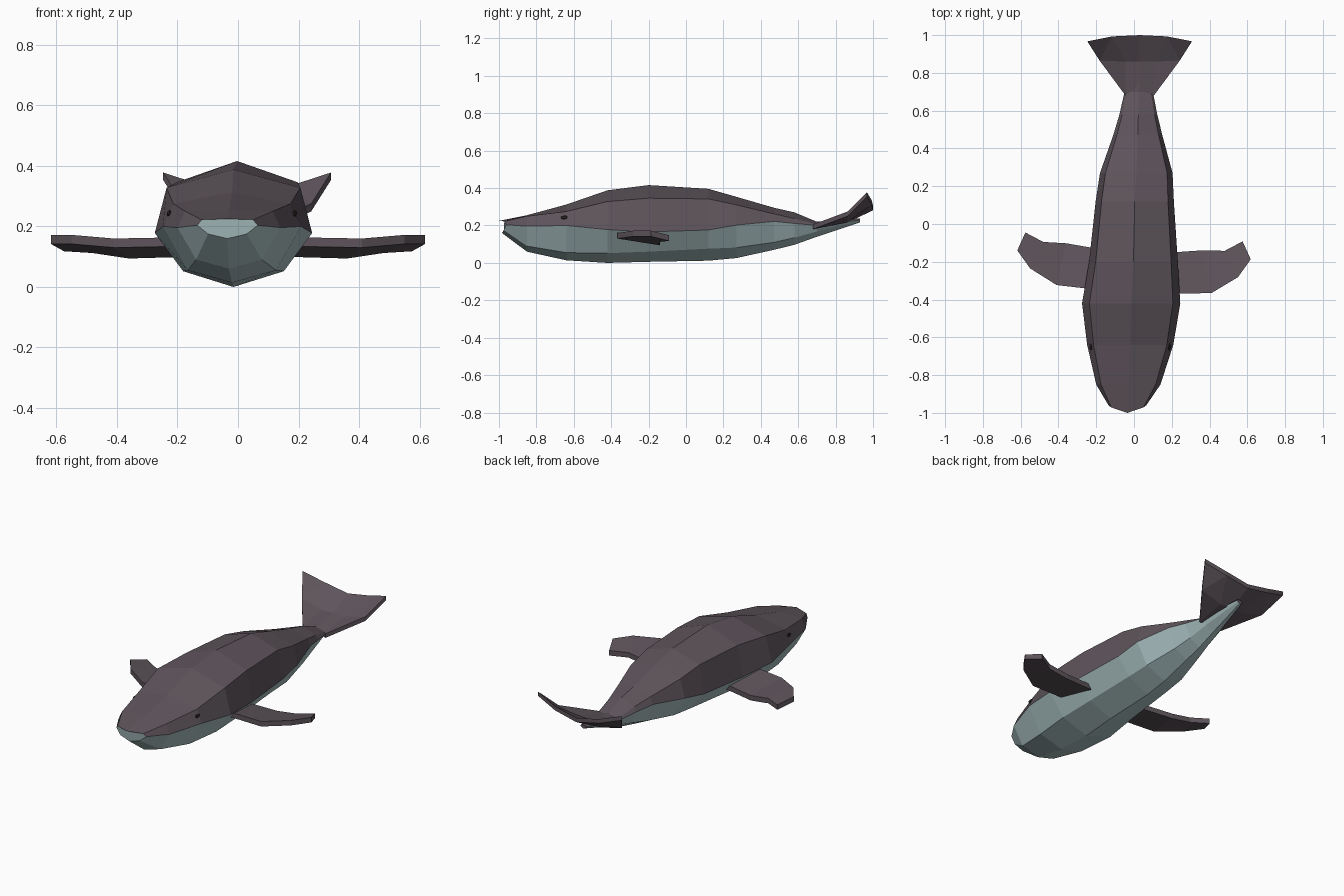
import bpy, bmesh
from mathutils import Vector

if "Cube" in bpy.data.objects:
    bpy.data.objects.remove(bpy.data.objects["Cube"])


def material(name, rgb):
    m = bpy.data.materials.new(name)
    m.diffuse_color = (*rgb, 1)
    m.use_nodes = True
    m.node_tree.nodes["Principled BSDF"].inputs["Base Color"].default_value = m.diffuse_color
    return m


DARK = material("dark_skin", (0.112, 0.089, 0.105))
PALE = material("pale_belly", (0.40, 0.53, 0.54))
BLACK = material("eye_black", (0.03, 0.022, 0.022))


def new_object(name, bm, *mats):
    bmesh.ops.recalc_face_normals(bm, faces=bm.faces)
    me = bpy.data.meshes.new(name)
    bm.to_mesh(me)
    bm.free()
    for m in mats:
        me.materials.append(m)
    ob = bpy.data.objects.new(name, me)
    bpy.context.collection.objects.link(ob)
    return ob


def slab(bm, pts, faces, thick):
    """Closed slab: a top sheet, the same sheet lower down, and a rim."""
    top = [bm.verts.new(p) for p in pts]
    new = [bm.faces.new([top[i] for i in f]) for f in faces]
    bmesh.ops.recalc_face_normals(bm, faces=new)
    dup = bmesh.ops.duplicate(bm, geom=new + top)
    low = [v for v in dup["geom"] if isinstance(v, bmesh.types.BMVert)]
    for v in low:
        v.co.z -= thick
    vmap = dup["vert_map"]
    rim = {e for f in new for e in f.edges if len(e.link_faces) == 1}
    for e in rim:
        a, b = e.verts
        bm.faces.new((a, b, vmap[b], vmap[a]))


# Body: eight-sided rings lofted from snout to tail
# y, centre x, half width, z of top, shoulder, side, lower edge, bottom
RINGS = [
    (-0.96, -0.035, 0.10, 0.225, 0.222, 0.204, 0.175, 0.160),
    (-0.85, -0.030, 0.17, 0.255, 0.250, 0.196, 0.090, 0.060),
    (-0.64, -0.020, 0.228, 0.312, 0.275, 0.200, 0.055, 0.014),
    (-0.42, -0.015, 0.26, 0.388, 0.328, 0.178, 0.052, 0.000),
    (-0.20, -0.003, 0.235, 0.416, 0.346, 0.166, 0.060, 0.006),
    (0.12, 0.004, 0.207, 0.396, 0.342, 0.176, 0.076, 0.012),
    (0.27, 0.012, 0.192, 0.353, 0.310, 0.202, 0.082, 0.026),
    (0.47, 0.020, 0.13, 0.295, 0.262, 0.222, 0.110, 0.070),
    (0.58, 0.023, 0.10, 0.270, 0.237, 0.211, 0.135, 0.097),
    (0.70, 0.025, 0.075, 0.220, 0.206, 0.200, 0.168, 0.140),
    (0.93, 0.030, 0.02, 0.238, 0.235, 0.229, 0.222, 0.216),
]
SPREAD = (0, 0.85, 1, 0.64, 0, -0.64, -1, -0.85)
bm = bmesh.new()
loops = []
for k, (y, cx, w, *zs) in enumerate(RINGS):
    heights = zs + zs[3:0:-1]
    ring = []
    for i, s in enumerate(SPREAD):
        nose = 0.04 * (1 - s * s) if k == 0 else 0      # rounded snout
        if 3 <= i <= 5:
            nose *= 0.6
        ring.append(bm.verts.new((cx + s * w, y - nose, heights[i])))
    loops.append(ring)
for a, b in zip(loops, loops[1:]):
    for i in range(8):
        j = (i + 1) % 8
        f = bm.faces.new((a[i], a[j], b[j], b[i]))
        f.material_index = 1 if 2 <= i <= 5 else 0      # pale below the side line
bm.faces.new(loops[0]).material_index = 1
bm.faces.new(loops[-1])
new_object("body", bm, DARK, PALE)

# Tail fluke: half outline mirrored about the bent tail's centre line
HALF = [(0, 0.71, 0.218), (0.075, 0.68, 0.206), (0.075, 0.86, 0.240),
        (0, 0.86, 0.242), (0.212, 0.865, 0.275), (0.277, 0.967, 0.378),
        (0.145, 0.993, 0.335), (0, 1.0, 0.306)]
HALF_FACES = [(0, 1, 2, 3), (1, 4, 2), (2, 4, 6), (4, 5, 6), (3, 2, 6, 7)]
n = len(HALF)
centre = {0, 3, 7}
pts = [(0.03 + x, y, z) for x, y, z in HALF]
other = {i: i for i in centre}
for i, (x, y, z) in enumerate(HALF):
    if i not in centre:
        other[i] = len(pts)
        pts.append((0.03 - x, y, z))
faces = HALF_FACES + [tuple(other[i] for i in reversed(f)) for f in HALF_FACES]
bm = bmesh.new()
slab(bm, pts, faces, 0.025)
new_object("tail_fluke", bm, DARK)

# Pectoral fins: swept back, front edge tilted up
LEAD = [(0.15, -0.365, 0.165), (0.41, -0.355, 0.160), (0.55, -0.27, 0.172),
        (0.618, -0.175, 0.172)]
TRAIL = [(0.15, -0.15, 0.130), (0.36, -0.13, 0.124), (0.48, -0.13, 0.142),
         (0.575, -0.08, 0.148)]
for side, name, shift in ((1, "right_fin", -0.012), (-1, "left_fin", 0.035)):
    bm = bmesh.new()
    pts = [(side * x, y + shift * min(1, x / 0.45), z) for x, y, z in LEAD + TRAIL]
    slab(bm, pts, [(i, i + 1, i + 5, i + 4) for i in range(3)], 0.03)
    new_object(name, bm, DARK)

# Eyes: small flattened beads on the sides of the head
for side, name in ((1, "right_eye"), (-1, "left_eye")):
    bm = bmesh.new()
    bmesh.ops.create_icosphere(bm, subdivisions=1, radius=1)
    for v in bm.verts:
        v.co = Vector((v.co.x * 0.009, v.co.y * 0.02, v.co.z * 0.012))
        v.co += Vector((-0.02 + side * 0.207, -0.65, 0.243))
    new_object(name, bm, BLACK)
